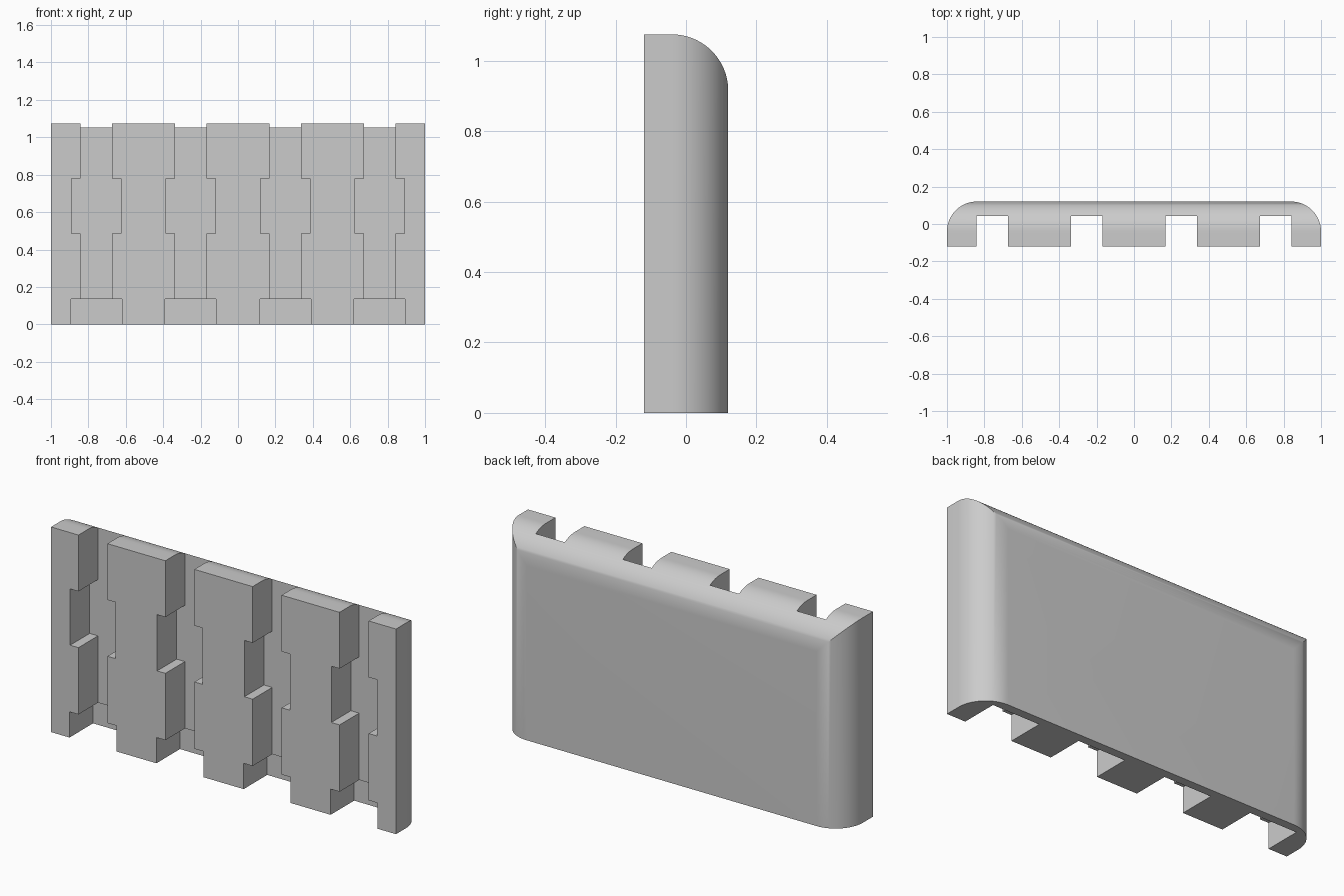
import bpy
from math import sin, cos, pi, radians

cube = bpy.data.objects.get("Cube")
if cube:
    bpy.data.objects.remove(cube, do_unlink=True)

HALF, DEPTH, HEIGHT, R = 1.0, 0.12, 1.075, 0.16
GROOVES = (-0.757, -0.253, 0.253, 0.757)

grey = bpy.data.materials.new("plain grey")
grey.use_nodes = True
grey.diffuse_color = (0.6, 0.6, 0.6, 1)
grey.node_tree.nodes["Principled BSDF"].inputs["Base Color"].default_value = (0.6, 0.6, 0.6, 1)


def prisms(name, outlines, place, low, high):
    """Extrude closed outlines; place(a, b, t) maps an outline point and depth to xyz."""
    verts, faces = [], []
    for outline in outlines:
        n, base = len(outline), len(verts)
        verts += [place(a, b, t) for t in (low, high) for a, b in outline]
        faces += [list(range(base, base + n)), list(range(base + 2 * n - 1, base + n - 1, -1))]
        faces += [[base + i, base + n + i, base + n + (i + 1) % n, base + (i + 1) % n] for i in range(n)]
    mesh = bpy.data.meshes.new(name)
    mesh.from_pydata(verts, [], faces)
    mesh.materials.append(grey)
    obj = bpy.data.objects.new(name, mesh)
    bpy.context.collection.objects.link(obj)
    # consistent outward normals
    bpy.context.view_layer.objects.active = obj
    bpy.ops.object.mode_set(mode="EDIT")
    bpy.ops.mesh.select_all(action="SELECT")
    bpy.ops.mesh.normals_make_consistent(inside=False)
    bpy.ops.object.mode_set(mode="OBJECT")
    return obj


def arc(cx, cy, start, end, steps=20):
    angles = [start + (end - start) * i / steps for i in range(steps + 1)]
    return [(cx + R * cos(a), cy + R * sin(a)) for a in angles]


def combine(target, tool, operation):
    tool.hide_render = True
    mod = target.modifiers.new(tool.name, "BOOLEAN")
    mod.object, mod.operation, mod.solver = tool, operation, "EXACT"
    bpy.context.view_layer.objects.active = target
    bpy.ops.object.modifier_apply(modifier=mod.name)
    bpy.data.objects.remove(tool, do_unlink=True)


# Panel with rounded back corners
plan = [(-HALF, -DEPTH), (HALF, -DEPTH)]
plan += arc(HALF - R, DEPTH - R, 0, pi / 2) + arc(R - HALF, DEPTH - R, pi / 2, pi)
panel = prisms("wall_panel", [plan], lambda a, b, t: (a, b, t), 0, HEIGHT)

# Rounded top back edge, mitred into the corners
side = [(-0.5, -0.5), (DEPTH, -0.5)] + arc(DEPTH - R, HEIGHT - R, 0, pi / 2) + [(-0.5, HEIGHT)]
combine(panel, prisms("top_rounding", [side], lambda a, b, t: (t, a, b), -1.5, 1.5), "INTERSECT")

# Stepped vertical grooves in the front
half_outline = [(0.084, -0.2), (0.084, 0.485), (0.132, 0.485), (0.132, 0.78), (0.084, 0.78), (0.084, 1.3)]
outline = half_outline + [(-x, z) for x, z in reversed(half_outline)]
grooves = [[(c + x, z) for x, z in outline] for c in GROOVES]
combine(panel, prisms("groove_cutter", grooves, lambda a, b, t: (a, t, b), -0.5, 0.042), "DIFFERENCE")

# Deeper, wider pockets at the foot of each groove
w = 0.136
pockets = [[(c - w, -0.2), (c + w, -0.2), (c + w, 0.135), (c - w, 0.135)] for c in GROOVES]
combine(panel, prisms("pocket_cutter", pockets, lambda a, b, t: (a, t, b), -0.5, 0.075), "DIFFERENCE")

# Smooth curves, sharp edges
bpy.ops.object.select_all(action="DESELECT")
panel.select_set(True)
bpy.context.view_layer.objects.active = panel
bpy.ops.object.shade_smooth_by_angle(angle=radians(30))
